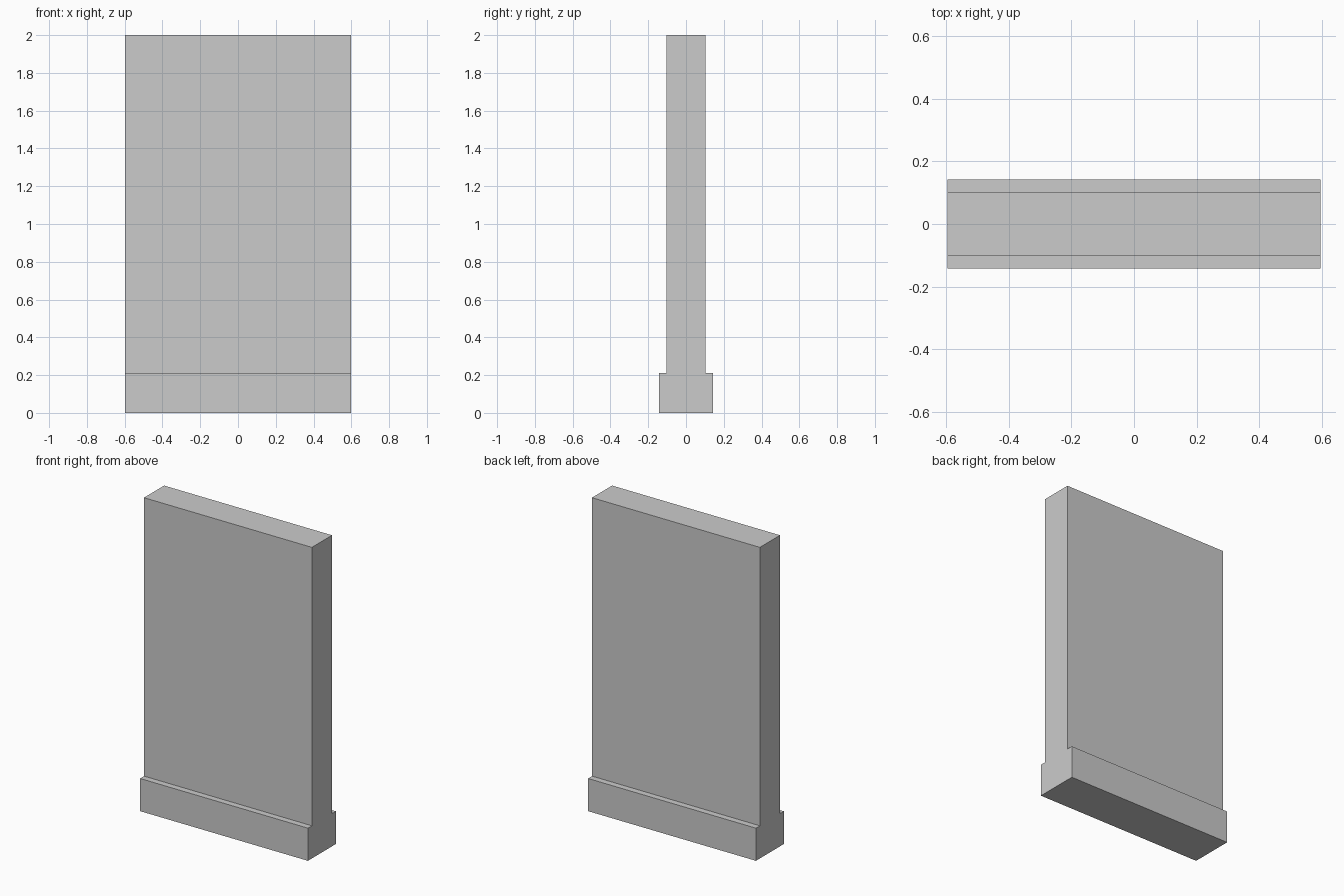
import bpy, bmesh

if "Cube" in bpy.data.objects:
    bpy.data.objects.remove(bpy.data.objects["Cube"])

WIDTH, HEIGHT = 1.194, 2.0
WALL_Y, BASE_Y, BASE_H = 0.102, 0.142, 0.21

# Half of the wall cross-section (y, z), mirrored to close the outline
half = [(BASE_Y, 0), (BASE_Y, BASE_H), (WALL_Y, BASE_H), (WALL_Y, HEIGHT)]
profile = half + [(-y, z) for y, z in reversed(half)]

# Wall panel with skirting: profile swept along x
bm = bmesh.new()
end = bm.faces.new([bm.verts.new((-WIDTH / 2, y, z)) for y, z in profile])
swept = bmesh.ops.extrude_face_region(bm, geom=[end], use_keep_orig=True)
moved = [v for v in swept["geom"] if isinstance(v, bmesh.types.BMVert)]
bmesh.ops.translate(bm, verts=moved, vec=(WIDTH, 0, 0))
bmesh.ops.recalc_face_normals(bm, faces=bm.faces)

mesh = bpy.data.meshes.new("wall_with_skirting")
bm.to_mesh(mesh)
bm.free()
bpy.context.collection.objects.link(bpy.data.objects.new("wall_with_skirting", mesh))
